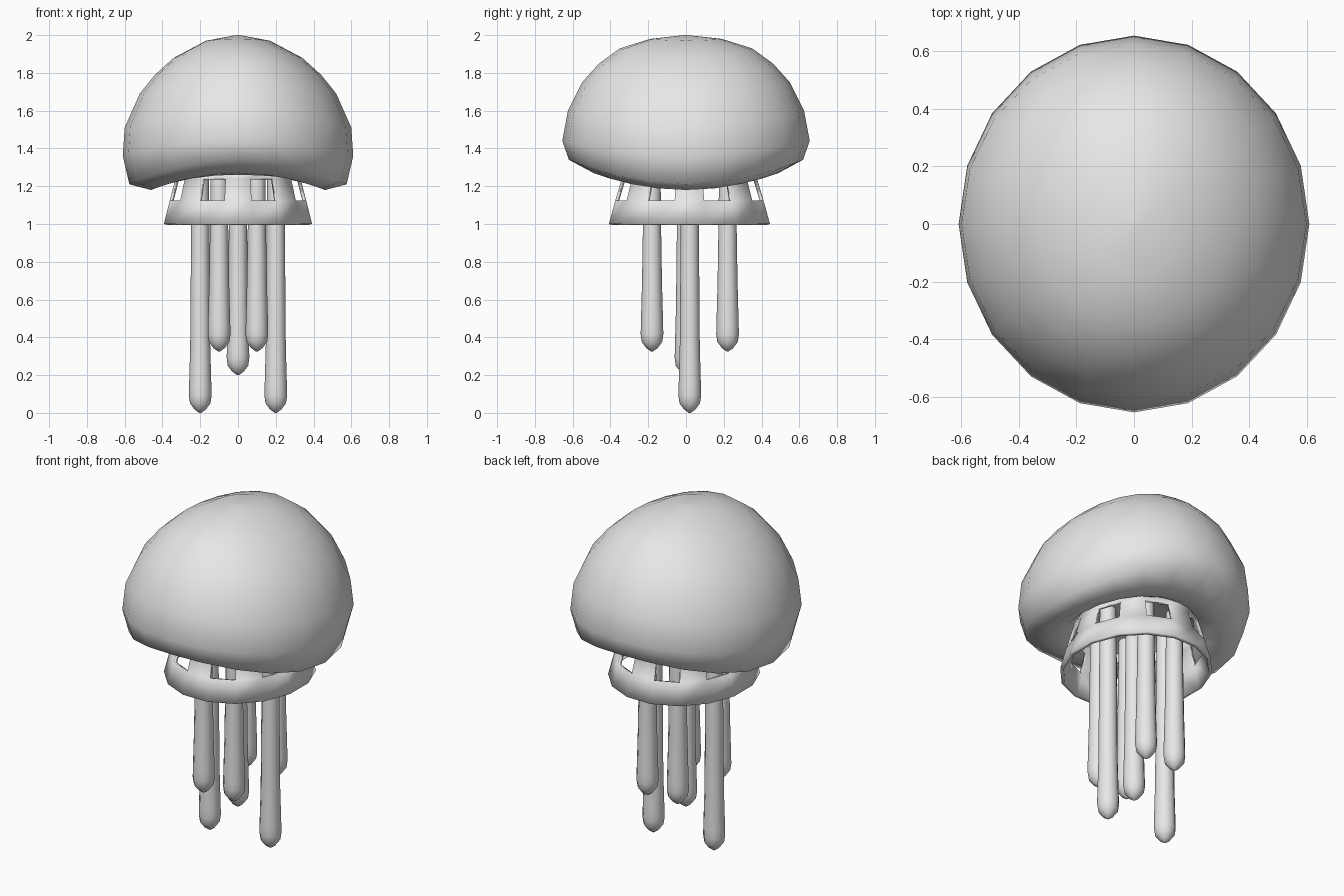
import bpy, bmesh, math

if "Cube" in bpy.data.objects:
    bpy.data.objects.remove(bpy.data.objects["Cube"])

grey = bpy.data.materials.new("soft grey")
grey.diffuse_color = (0.8, 0.8, 0.8, 1)
grey.use_nodes = True
grey.node_tree.nodes["Principled BSDF"].inputs["Base Color"].default_value = grey.diffuse_color


def loft(name, rings, caps=True, smooth=60, skip=None):
    """Join rings of points into one skin; skip(row, column) leaves openings."""
    bm = bmesh.new()
    rows = [[bm.verts.new(p) for p in ring] for ring in rings]
    n = len(rows[0])
    for r in range(len(rows) - 1):
        for i in range(n):
            if skip and skip(r, i):
                continue
            j = (i + 1) % n
            bm.faces.new((rows[r][i], rows[r][j], rows[r + 1][j], rows[r + 1][i]))
    if caps:
        for row in (rows[0], rows[-1]):
            centre = bm.verts.new(sum((v.co for v in row), row[0].co * 0) / n)
            for i in range(n):
                bm.faces.new((row[i], row[(i + 1) % n], centre))
    bmesh.ops.recalc_face_normals(bm, faces=bm.faces[:])
    mesh = bpy.data.meshes.new(name)
    bm.to_mesh(mesh)
    bm.free()
    ob = bpy.data.objects.new(name, mesh)
    bpy.context.collection.objects.link(ob)
    mesh.materials.append(grey)
    bpy.ops.object.select_all(action='DESELECT')
    bpy.context.view_layer.objects.active = ob
    ob.select_set(True)
    bpy.ops.object.shade_smooth_by_angle(angle=math.radians(smooth))
    return ob


def ring(rx, ry, zx, zy, n, cy=0, turn=0):
    """Oval ring whose height blends from zx at the sides to zy at front and back."""
    pts = []
    for i in range(n):
        a = 2 * math.pi * (i + turn) / n
        z = zx * math.cos(a) ** 2 + zy * math.sin(a) ** 2
        pts.append((rx * math.cos(a), cy + ry * math.sin(a), z))
    return pts


# Saddle-rimmed bell: side radius, front radius, side height, front height
bell = [(0.01, 0.01, 2.0, 2.0), (0.17, 0.19, 1.97, 1.98), (0.34, 0.35, 1.88, 1.93),
        (0.44, 0.46, 1.79, 1.85), (0.52, 0.55, 1.69, 1.75), (0.60, 0.625, 1.51, 1.60),
        (0.61, 0.655, 1.36, 1.44), (0.575, 0.62, 1.21, 1.34), (0.46, 0.49, 1.18, 1.27),
        (0.37, 0.40, 1.23, 1.26), (0.31, 0.33, 1.29, 1.29), (0.15, 0.15, 1.34, 1.34)]
loft("bell", [ring(*row, 20) for row in bell], smooth=80)

# Flared skirt with a row of window openings
skirt = [(0.40, 0.435, 1.0), (0.368, 0.40, 1.125), (0.338, 0.365, 1.24), (0.325, 0.35, 1.29)]
ob = loft("skirt", [ring(rx, ry, z, z, 16, 0.018, 0.5) for rx, ry, z in skirt], caps=False,
          smooth=20, skip=lambda r, i: r == 1 and i % 2 == 0)
mod = ob.modifiers.new("wall", 'SOLIDIFY')
mod.thickness = 0.02
mod.offset = -1

# Hanging tentacles: x, y, height of the tip
tentacles = [(0, 0, 0.205)]
for s in (-1, 1):
    tentacles += [(s * 0.2, 0.02, 0.005), (s * 0.1, -0.18, 0.33), (s * 0.1, 0.22, 0.33)]
for x, y, tip in tentacles:
    top = 1.31
    prof = [(0.005, tip), (0.03, tip + 0.018), (0.054, tip + 0.05), (0.06, tip + 0.09),
            (0.059, tip + 0.14), (0.053, tip + 0.36), (0.048, max(1.0, tip + 0.6)), (0.045, top)]
    rings = [[(px + x, py + y, pz) for px, py, pz in ring(r, r, z, z, 12)] for r, z in prof]
    loft("tentacle", rings)
    
# Rest the tips exactly on the floor
for ob in bpy.data.objects:
    ob.location.z -= 0.005 if ob.name.startswith("tentacle") else 0
